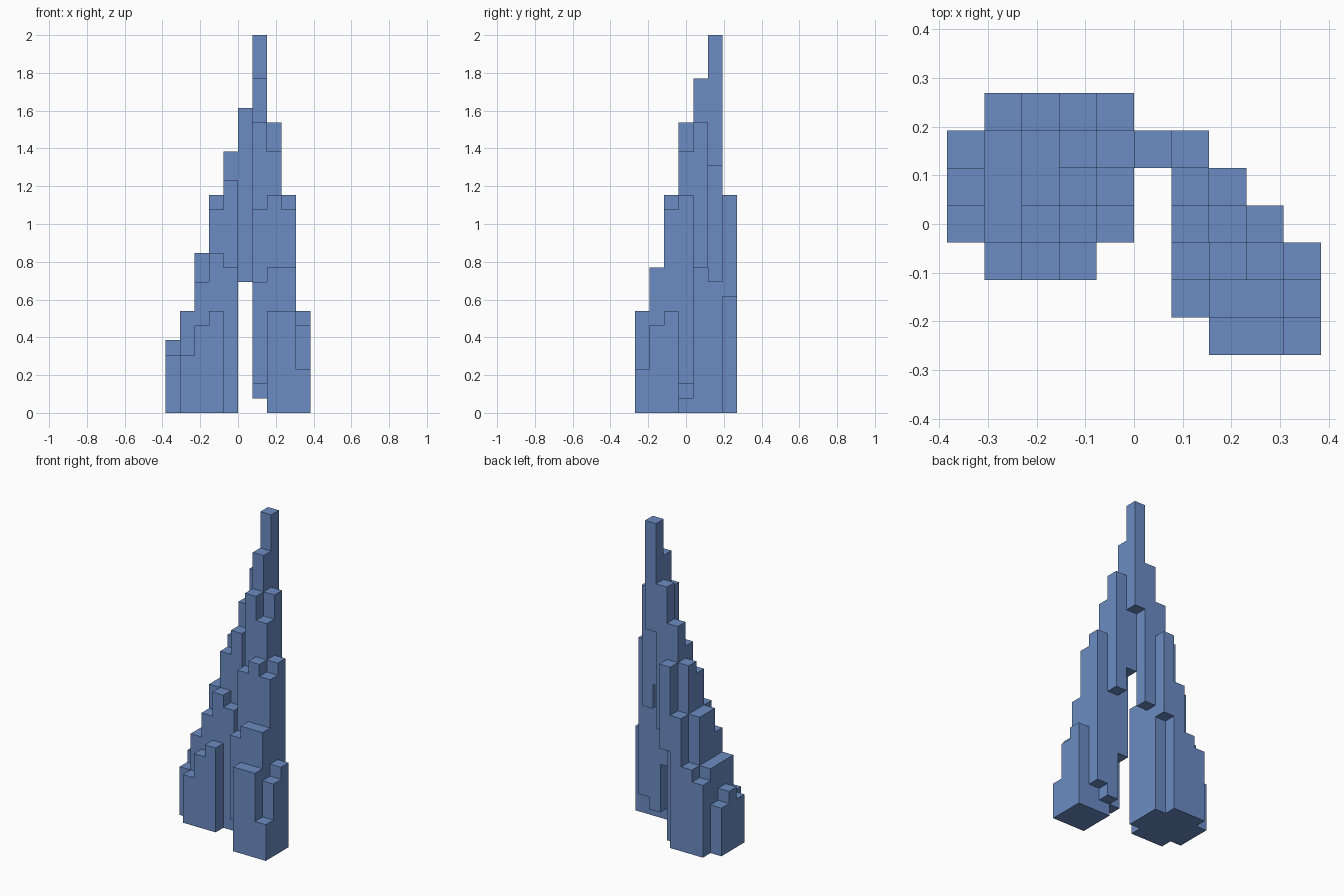
import bpy
import bmesh
from mathutils import Vector

cube = bpy.data.objects.get("Cube")
if cube:
    bpy.data.objects.remove(cube, do_unlink=True)

UNIT = 2 / 26                      # edge of one building block
ORIGIN = Vector((-5, -3.5, 0))     # front corner of the block grid

stone = bpy.data.materials.new("slate_blue")
stone.use_nodes = True
colour = (0.150, 0.262, 0.546, 1)
stone.diffuse_color = colour
stone.node_tree.nodes["Principled BSDF"].inputs["Base Color"].default_value = colour

AXES = [Vector(a) for a in ((1, 0, 0), (0, 1, 0), (0, 0, 1))]


def fill(columns):
    """Set of filled cells from {row: (first column, [top or (bottom, top)])}."""
    cells = set()
    for row, (first, spans) in columns.items():
        for col, span in enumerate(spans, first):
            low, high = span if isinstance(span, tuple) else (0, span)
            cells |= {(col, row, z) for z in range(low, high)}
    return cells


def build(name, cells):
    """Skin the exposed sides of the cells and merge them into flat faces."""
    bm = bmesh.new()
    for cell in cells:
        centre = Vector(cell) + Vector((.5, .5, .5))
        for k in range(3):
            u, v = AXES[(k + 1) % 3] / 2, AXES[(k + 2) % 3] / 2
            for sign in (1, -1):
                n = AXES[k] * sign
                if tuple(int(c) for c in Vector(cell) + n) in cells:
                    continue
                quad = [-u - v, u - v, u + v, v - u][::sign]
                bm.faces.new([bm.verts.new((centre + n / 2 + q + ORIGIN) * UNIT)
                              for q in quad])
    bmesh.ops.remove_doubles(bm, verts=bm.verts, dist=UNIT / 100)
    bmesh.ops.dissolve_limit(bm, angle_limit=0.01, verts=bm.verts, edges=bm.edges)
    mesh = bpy.data.meshes.new(name)
    bm.to_mesh(mesh)
    bm.free()
    mesh.materials.append(stone)
    obj = bpy.data.objects.new(name, mesh)
    bpy.context.collection.objects.link(obj)


# Broad stepped tower on the right
right_tower = {
    2: (1, [4, 6, 7]),
    3: (0, [4, 7, 9, 11, 10]),
    4: (0, [5, 7, 11, 14, 16]),
    5: (0, [4, 7, 11, 15, 18]),
    6: (1, [6, 7, 11, (8, 15)]),
}

# Leaning stepped tower on the left, corbelled towards the spire
left_tower = {
    0: (7, [7, 7, 3]),
    1: (6, [(2, 9), 10, 10, 6]),
    2: (6, [(1, 14), 15, 14, 7]),
    3: (6, [(5, 20), (1, 18), (2, 15)]),
    4: (6, [(12, 23), (10, 20)]),
}

# Spire and the link that joins the towers
spire_link = {5: (5, [(9, 21), (17, 26)])}

build("right_tower", fill(right_tower))
build("left_tower", fill(left_tower))
build("spire_link", fill(spire_link))
